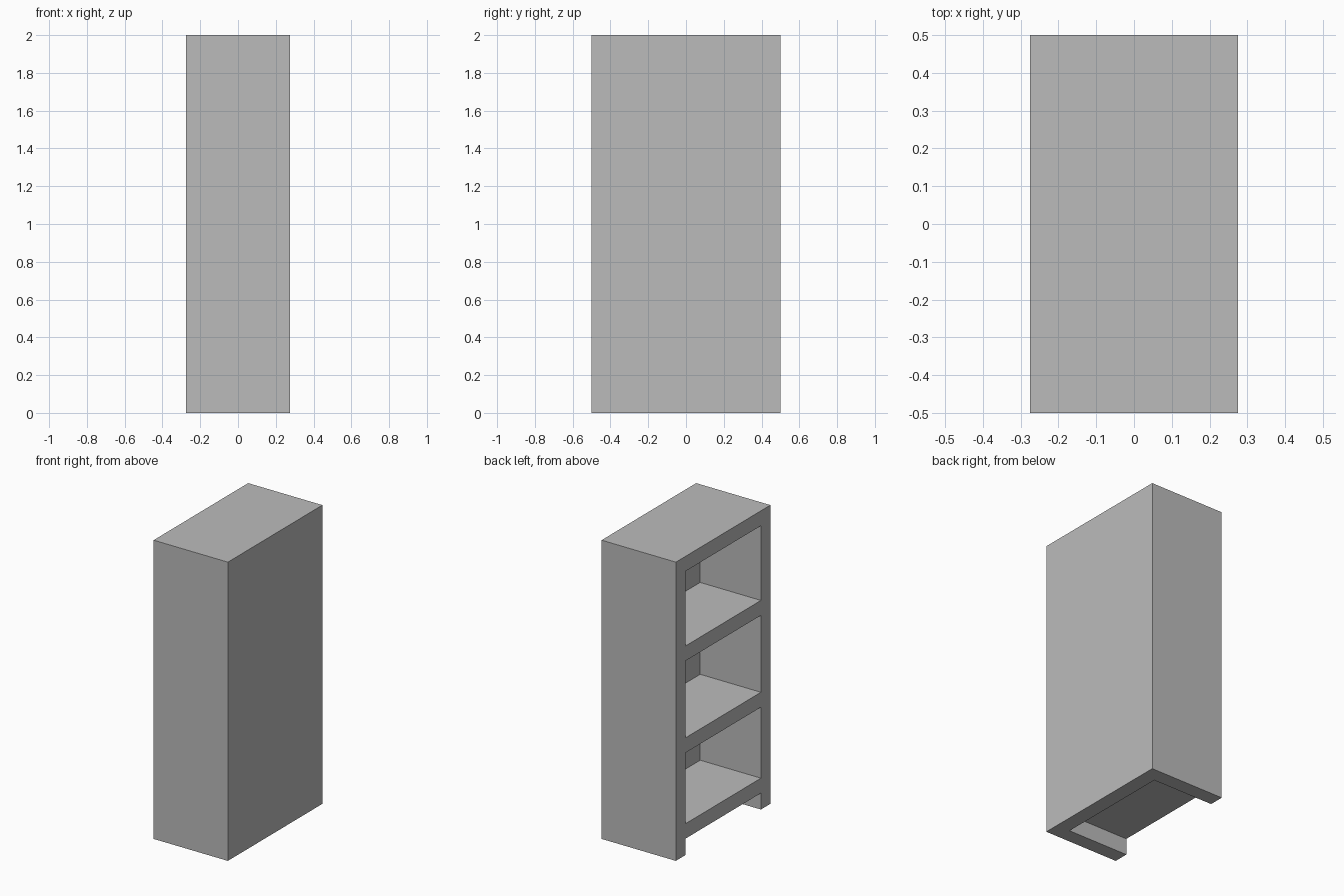
import bpy
import bmesh
from mathutils import Matrix, Vector

cube = bpy.data.objects.get("Cube")
if cube:
    bpy.data.objects.remove(cube, do_unlink=True)

DEPTH, WIDTH, HEIGHT, BOARD = 0.55, 1.0, 2.0, 0.1

grey = bpy.data.materials.new("plain_grey")
grey.use_nodes = True
grey.diffuse_color = (0.5, 0.5, 0.5, 1)
grey.node_tree.nodes["Principled BSDF"].inputs["Base Color"].default_value = grey.diffuse_color


def make_boxes(name, boxes):
    """One object made of separate boxes, each given by its low and high corner."""
    bm = bmesh.new()
    for low, high in boxes:
        low, high = Vector(low), Vector(high)
        place = Matrix.Translation((low + high) / 2) @ Matrix.Diagonal((*(high - low), 1))
        bmesh.ops.create_cube(bm, size=1, matrix=place)
    mesh = bpy.data.meshes.new(name)
    bm.to_mesh(mesh)
    bm.free()
    mesh.materials.append(grey)
    obj = bpy.data.objects.new(name, mesh)
    bpy.context.collection.objects.link(obj)
    return obj


# Solid bookcase block, closed on +x
bookcase = make_boxes("bookcase", [((-DEPTH / 2, -WIDTH / 2, 0), (DEPTH / 2, WIDTH / 2, HEIGHT))])

# Three shelf bays and the toe space, all open towards -x
bays = [(-0.1, 0.11), (0.21, 0.685), (0.785, 1.3), (1.4, 1.9)]
inner_y = WIDTH / 2 - BOARD
cutter = make_boxes("bay_cutter", [
    ((-DEPTH, -inner_y, bottom), (DEPTH / 2 - BOARD, inner_y, top)) for bottom, top in bays])
cutter.hide_render = True

# Hollow out the bays and keep the clean result
cut = bookcase.modifiers.new("cut_bays", "BOOLEAN")
cut.operation = "DIFFERENCE"
cut.solver = "EXACT"
cut.object = cutter
bpy.context.view_layer.update()
graph = bpy.context.evaluated_depsgraph_get()
result = bpy.data.meshes.new_from_object(bookcase.evaluated_get(graph))
bookcase.modifiers.clear()
bookcase.data = result
bpy.data.objects.remove(cutter, do_unlink=True)
